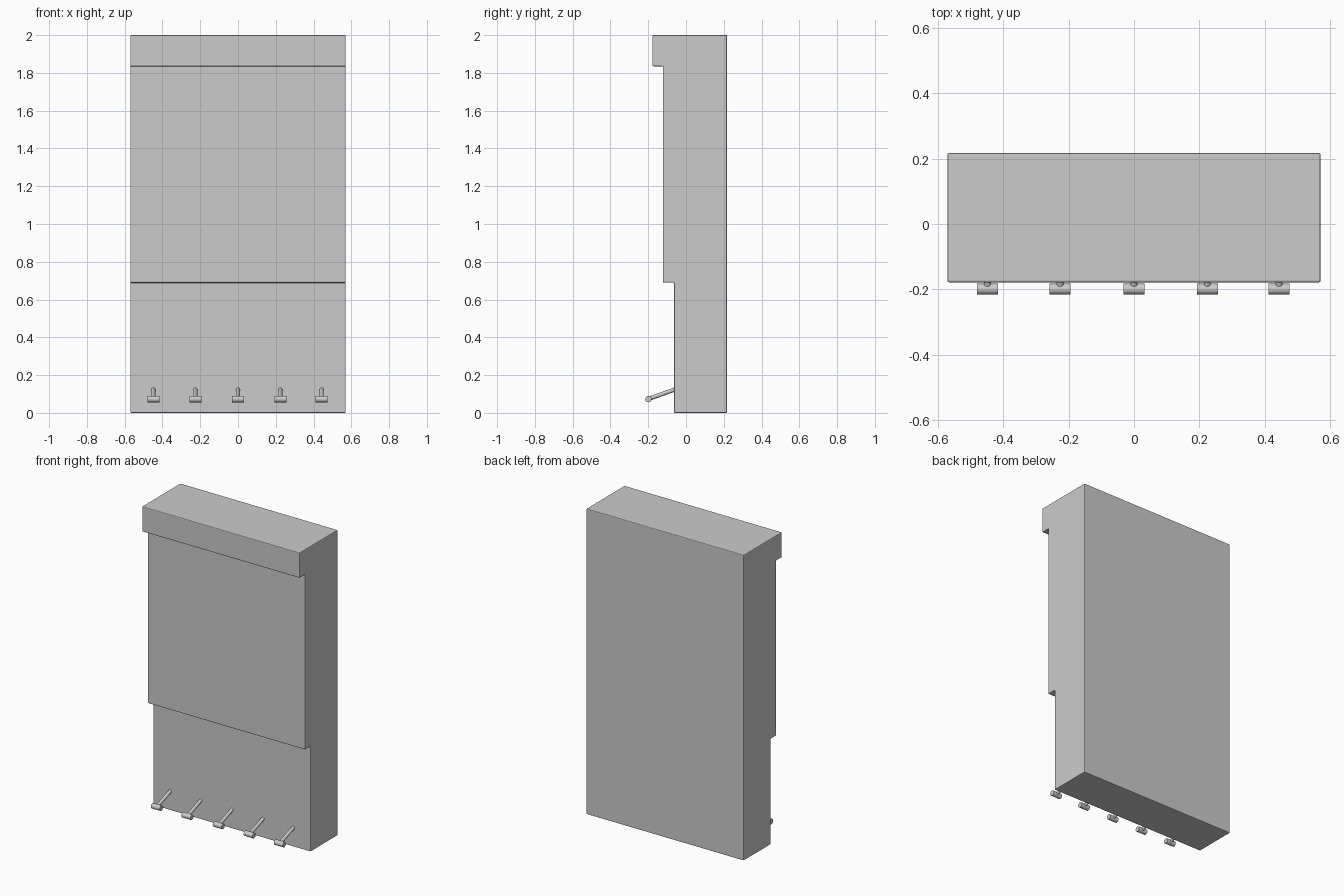
import bpy, bmesh, math
from mathutils import Vector

if "Cube" in bpy.data.objects:
    bpy.data.objects.remove(bpy.data.objects["Cube"])

HALF_W = 0.57


def cylinder(name, a, b, radius, sides):
    """Smooth-sided cylinder running from point a to point b."""
    a, b = Vector(a), Vector(b)
    d = b - a
    bpy.ops.mesh.primitive_cylinder_add(vertices=sides, radius=radius, depth=d.length,
                                        location=(a + b) / 2,
                                        rotation=d.to_track_quat('Z', 'Y').to_euler())
    ob = bpy.context.object
    ob.name = name
    bpy.ops.object.shade_smooth_by_angle(angle=math.radians(50))
    return ob


# Cabinet: stepped side profile (y, z) extruded across the width
profile = [(0.217, 0), (0.217, 2), (-0.178, 2), (-0.178, 1.835), (-0.122, 1.835),
           (-0.122, 0.69), (-0.063, 0.69), (-0.063, 0)]
bm = bmesh.new()
face = bm.faces.new([bm.verts.new((-HALF_W, y, z)) for y, z in profile])
ext = bmesh.ops.extrude_face_region(bm, geom=[face])
bmesh.ops.translate(bm, vec=(2 * HALF_W, 0, 0),
                    verts=[v for v in ext["geom"] if isinstance(v, bmesh.types.BMVert)])
bmesh.ops.recalc_face_normals(bm, faces=bm.faces)
mesh = bpy.data.meshes.new("cabinet")
bm.to_mesh(mesh)
bm.free()
cabinet = bpy.data.objects.new("cabinet", mesh)
bpy.context.collection.objects.link(cabinet)

# Slim softened edges
bevel = cabinet.modifiers.new("edge_bevel", 'BEVEL')
bevel.width = 0.005
bevel.segments = 2
bevel.limit_method = 'ANGLE'

# Row of lever pedals: sloping rod with a cross bar at its tip
for i, x in enumerate((-0.448, -0.226, 0, 0.224, 0.443), 1):
    cylinder(f"pedal_rod_{i}", (x, -0.05, 0.127), (x, -0.199, 0.074), 0.011, 10)
    cylinder(f"pedal_bar_{i}", (x - 0.032, -0.199, 0.073), (x + 0.032, -0.199, 0.073), 0.017, 16)
